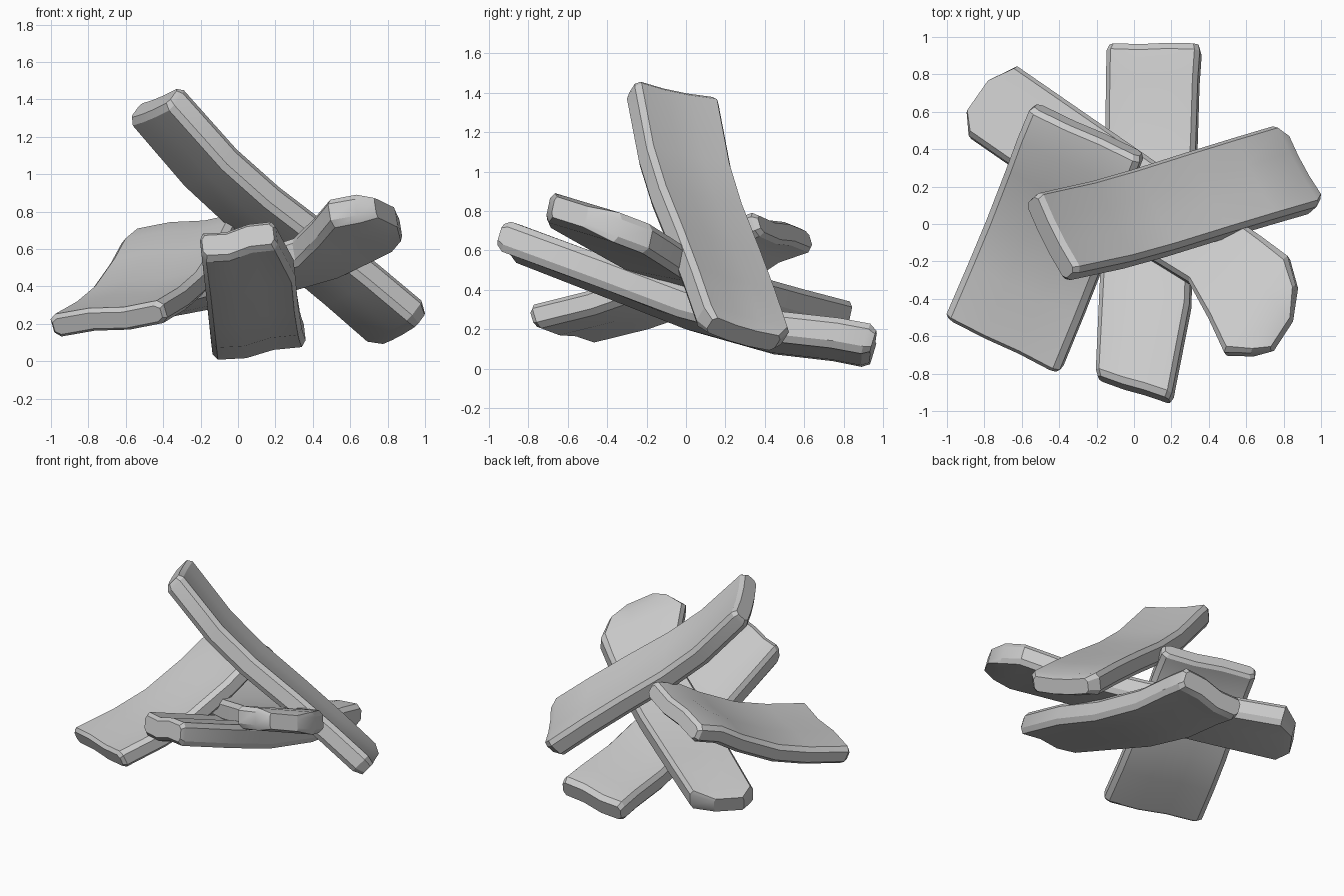
import bpy, bmesh, math
from mathutils import Vector

if "Cube" in bpy.data.objects:
    bpy.data.objects.remove(bpy.data.objects["Cube"])

# Bevelled cross-section: (across 0..1, up in thicknesses, which wave value applies)
SECTION = [(.05, .5, None), (.35, .5, 0), (.65, .5, 1), (.95, .5, None),
           (1, .3, None), (1, -.28, None),
           (.95, -.5, None), (.65, -.5, 1), (.35, -.5, 0), (.05, -.5, None),
           (0, -.28, None), (0, .3, None)]


def plank(name, corners, stations, thick=.14, wave=(0, 0)):
    """corners: start left/right, end left/right of the middle plane.
    stations: (along, sag, left limit, right limit)."""
    a, b, c, d = [Vector(p) for p in corners]
    normal = ((c + d) - (a + b)).cross((b + d) - (a + c)).normalized()
    if normal.z < 0:
        normal = -normal
    bm = bmesh.new()
    rings = []
    last = len(stations) - 1
    for i, (t, sag, left, right) in enumerate(stations):
        end = i in (0, last)
        ring = []
        for u, v, k in SECTION:
            if end:                       # chamfered end
                u = .5 + (u - .5) * .95
                v *= .7
            s = left + (right - left) * u
            p = a.lerp(c, t).lerp(b.lerp(d, t), s)
            lift = sag + v * thick + (wave[k] if k is not None else 0)
            ring.append(bm.verts.new(p + normal * lift))
        rings.append(ring)
    n = len(SECTION)
    for r0, r1 in zip(rings, rings[1:]):
        for i in range(n):
            j = (i + 1) % n
            bm.faces.new((r0[i], r0[j], r1[j], r1[i]))
    # End caps as quads from the top row to the bottom row
    for r in (rings[0], rings[-1]):
        for i in range(3):
            bm.faces.new((r[i], r[i + 1], r[8 - i], r[9 - i]))
        bm.faces.new((r[3], r[4], r[5], r[6]))
        bm.faces.new((r[9], r[10], r[11], r[0]))
    bmesh.ops.recalc_face_normals(bm, faces=bm.faces)
    mesh = bpy.data.meshes.new(name)
    bm.to_mesh(mesh)
    bm.free()
    ob = bpy.data.objects.new(name, mesh)
    bpy.context.collection.objects.link(ob)
    bpy.context.view_layer.objects.active = ob
    ob.select_set(True)
    bpy.ops.object.shade_smooth_by_angle(angle=math.radians(25))
    ob.select_set(False)
    return ob


# Steep plank resting on top of the pile
plank("leaning_plank",
      [(-.34, -.285, 1.425), (-.555, .14, 1.335), (1.0, .085, .235), (.765, .515, .11)],
      [(0, 0, 0, 1), (.018, -.005, 0, 1), (.25, -.06, 0, 1), (.42, -.06, 0, 1),
       (.62, -.03, 0, 1), (.8, -.01, 0, 1), (.965, 0, 0, 1), (1, 0, .06, .9)],
      thick=.15, wave=(-.012, -.012))

# Plank running front (high) to back (low)
plank("front_to_back_plank",
      [(-.2, -.82, .615), (.2, -.95, .685), (-.14, .95, .07), (.36, .95, .145)],
      [(0, 0, 0, 1), (.018, -.003, 0, 1.01), (.28, -.045, 0, 1.12), (.5, -.08, 0, 1.06),
       (.74, -.07, 0, 1.02), (.9, -.015, 0, 1), (.98, 0, 0, 1), (1, 0, 0, 1)],
      thick=.16, wave=(-.015, .008))

# Plank crossing from back left (low) to front right (high), with a flared end
plank("crossing_plank",
      [(-.945, .51, .21), (-.685, .88, .25), (.752, -.65, .81), (1.0, -.27, .69)],
      [(0, 0, .2, .7), (.04, 0, 0, 1), (.25, -.03, 0, 1), (.5, -.06, 0, 1),
       (.72, -.055, .05, .98), (.82, -.025, -.18, .97), (.905, 0, -.41, .95),
       (.965, .005, -.24, .72), (1, .005, -.08, .4)],
      thick=.155)

# Wide plank on the left, low at the front
plank("wide_left_plank",
      [(-1.0, -.49, .18), (-.395, -.79, .26), (-.54, .64, .65), (.05, .365, .74)],
      [(0, 0, 0, 1), (.018, 0, 0, 1), (.25, -.045, 0, 1), (.45, -.06, 0, 1),
       (.7, -.025, 0, 1), (.85, .015, 0, 1), (.98, .005, 0, 1), (1, 0, 0, 1)],
      thick=.13, wave=(.008, -.012))
